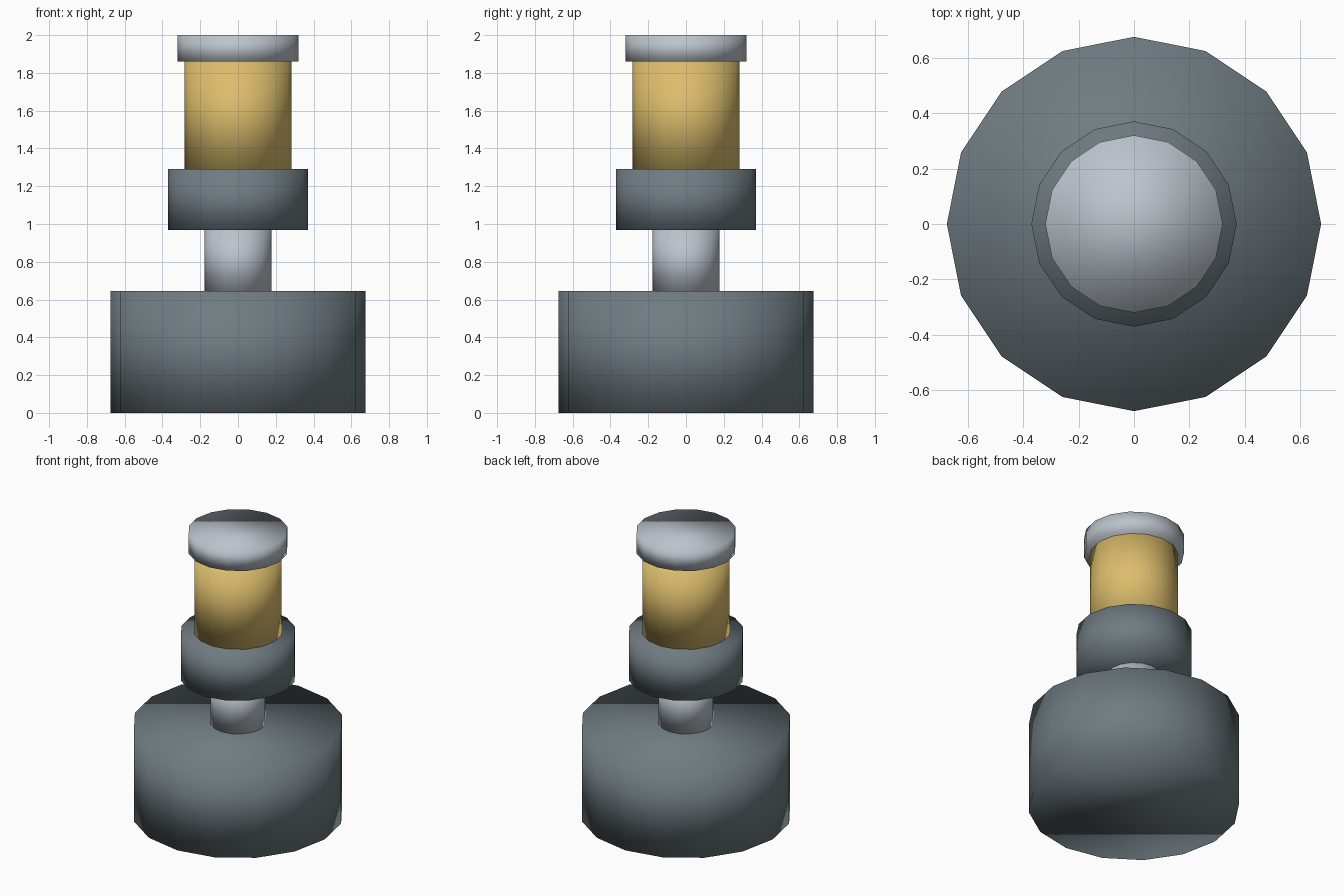
import bpy

cube = bpy.data.objects.get("Cube")
if cube:
    bpy.data.objects.remove(cube, do_unlink=True)


def material(name, rgb):
    mat = bpy.data.materials.new(name)
    mat.use_nodes = True
    color = (*rgb, 1.0)
    mat.diffuse_color = color
    mat.node_tree.nodes["Principled BSDF"].inputs["Base Color"].default_value = color
    return mat


def drum(name, radius, bottom, top, mat):
    """Sixteen-sided upright cylinder, smooth across every edge."""
    bpy.ops.mesh.primitive_cylinder_add(
        vertices=16, radius=radius, depth=top - bottom,
        location=(0, 0, (bottom + top) / 2))
    obj = bpy.context.object
    obj.name = name
    obj.data.materials.append(mat)
    bpy.ops.object.shade_smooth()
    return obj


dark_steel = material("dark steel", (0.16, 0.20, 0.22))
pale_steel = material("pale steel", (0.50, 0.55, 0.60))
brass = material("brass", (0.72, 0.51, 0.15))

# Stacked parts from the ground up
drum("base", 0.675, 0.0, 0.645, dark_steel)
drum("stem", 0.177, 0.645, 0.968, pale_steel)
drum("collar", 0.37, 0.968, 1.29, dark_steel)
drum("barrel", 0.283, 1.29, 1.86, brass)
drum("cap", 0.32, 1.86, 2.0, pale_steel)
